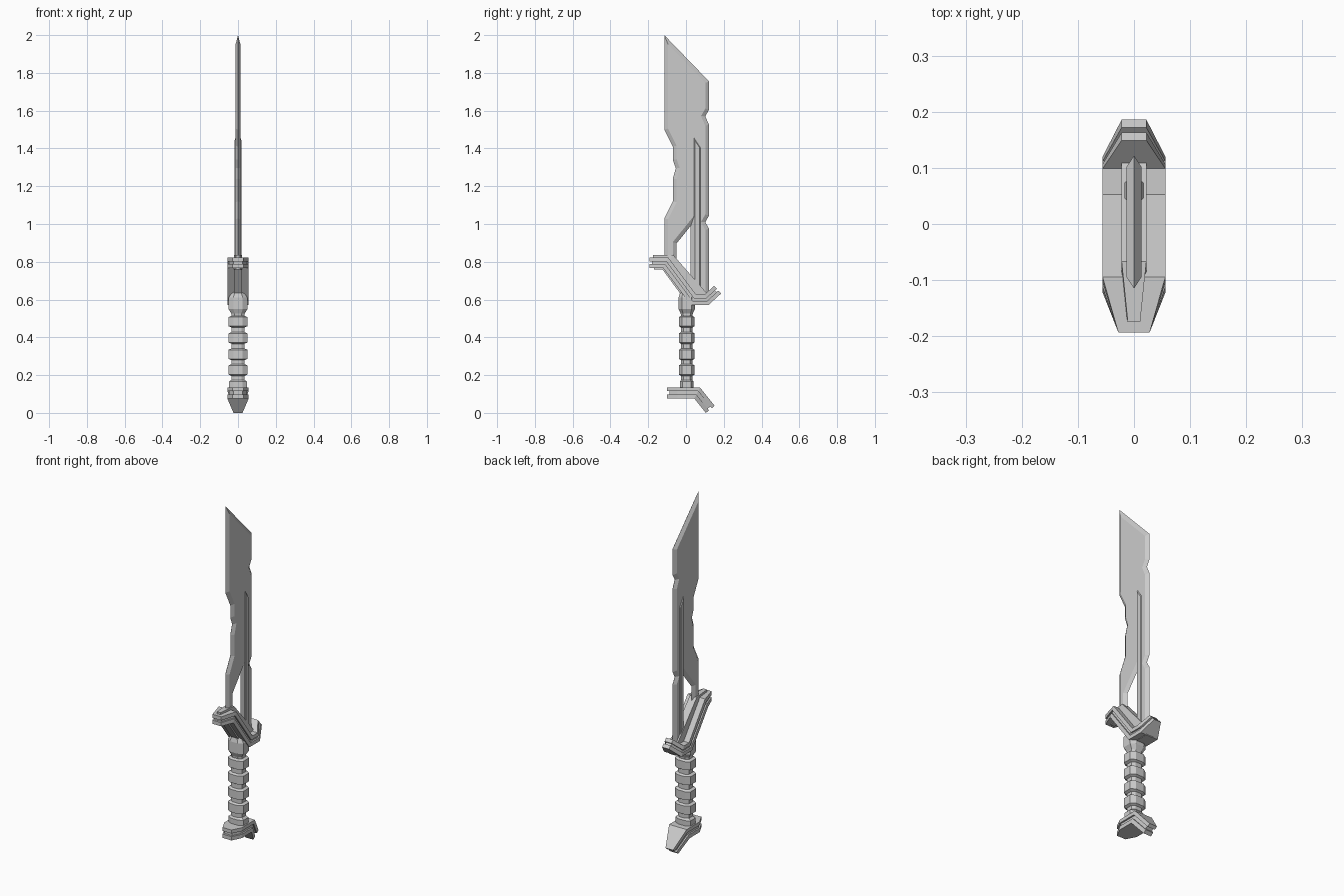
import bpy, bmesh
from mathutils import Vector

if "Cube" in bpy.data.objects:
    bpy.data.objects.remove(bpy.data.objects["Cube"])


def finish(bm, name):
    bmesh.ops.recalc_face_normals(bm, faces=bm.faces)
    me = bpy.data.meshes.new(name)
    bm.to_mesh(me)
    bm.free()
    ob = bpy.data.objects.new(name, me)
    bpy.context.collection.objects.link(ob)
    return ob


def offset(pts, d, closed=False):
    """Shift a (y, z) polyline to its left by d with mitred corners."""
    p = [Vector(q) for q in pts]
    n = len(p)
    out = []
    for i in range(n):
        dirs = []
        if closed or i > 0:
            dirs.append((p[i] - p[i - 1]).normalized())
        if closed or i < n - 1:
            dirs.append((p[(i + 1) % n] - p[i]).normalized())
        norms = [Vector((-e.y, e.x)) for e in dirs]
        m = (norms[0] + norms[-1]).normalized()
        out.append(p[i] + m * (d / m.dot(norms[0])))
    return out


def loft(name, loops):
    """Bridge equal closed loops of 3D points and cap both ends."""
    bm = bmesh.new()
    rings = [[bm.verts.new(c) for c in lp] for lp in loops]
    n = len(rings[0])
    for a, b in zip(rings, rings[1:]):
        for i in range(n):
            j = (i + 1) % n
            bm.faces.new((a[i], a[j], b[j], b[i]))
    bm.faces.new(rings[0])
    bm.faces.new(rings[-1])
    return finish(bm, name)


def strip(name, lower, upper, widths):
    """Bent bar across x: rectangular section at each path point."""
    return loft(name, [[(-w, a[0], a[1]), (w, a[0], a[1]), (w, b[0], b[1]), (-w, b[0], b[1])]
                       for a, b, w in zip(lower, upper, widths)])


def layered(name, path, widths, layers, trim):
    """Two plates with a slimmer, shorter core sandwiched between."""
    for part, lo, hi in layers:
        p, w = [Vector(q) for q in path], list(widths)
        if part == "core":
            p[0] += (p[1] - p[0]).normalized() * trim
            p[-1] += (p[-2] - p[-1]).normalized() * trim
            w = [v * 0.84 for v in w]
        strip(name + "_" + part, offset(p, lo), offset(p, hi), w)


def plate(name, outline, bevel, edge_x, face_x):
    """Flat plate in the yz plane with bevelled rim (outline clockwise)."""
    inner = offset(outline, -bevel, True)
    lps = [[(-face_x, *q) for q in inner], [(-edge_x, *q) for q in outline]]
    if edge_x > 0:
        lps.append([(edge_x, *q) for q in outline])
    lps.append([(face_x, *q) for q in inner])
    return loft(name, lps)


# Blade, with edge nicks and the opening above the guard
plate("blade", [(-0.115, 2.0), (0.122, 1.755), (0.122, 1.605), (0.102, 1.57), (0.122, 1.525),
                (0.122, 1.045), (0.102, 1.01), (0.122, 0.975), (0.122, 0.62), (0.06, 0.62),
                (0.025, 0.68), (0.025, 0.99), (-0.05, 0.897), (-0.05, 0.78), (-0.115, 0.79),
                (-0.115, 1.03), (-0.07, 1.12), (-0.07, 1.24), (-0.054, 1.295), (-0.07, 1.34),
                (-0.07, 1.41), (-0.115, 1.5)], 0.02, 0.0, 0.013)

# Raised rib along the blade
plate("blade_rib", [(0.043, 1.455), (0.076, 1.405), (0.076, 0.65), (0.043, 0.67)],
      0.004, 0.014, 0.018)

# Guard: bent double plate and central spine
layered("guard", [(-0.193, 0.768), (-0.122, 0.768), (0.025, 0.572), (0.12, 0.572), (0.186, 0.632)],
        [0.028, 0.056, 0.056, 0.056, 0.022],
        [("lower_plate", 0, 0.021), ("core", 0.021, 0.034), ("upper_plate", 0.034, 0.055)], 0.012)
strip("guard_spine",
      [(-0.17, 0.76), (-0.125, 0.76), (0.015, 0.57), (0.122, 0.57)],
      [(-0.175, 0.835), (-0.067, 0.835), (0.10, 0.645), (0.13, 0.615)],
      [0.011, 0.022, 0.022, 0.022])

# Grip: eight-sided core with four rings, a foot and a collar
sections = [(0.12, 0.048, 0.037), (0.165, 0.048, 0.037), (0.175, 0.035, 0.03)]
for z in (0.227, 0.31, 0.397, 0.483):
    sections += [(z - 0.031, 0.035, 0.03), (z - 0.024, 0.05, 0.042),
                 (z + 0.024, 0.05, 0.042), (z + 0.031, 0.035, 0.03)]
sections += [(0.525, 0.035, 0.032), (0.55, 0.05, 0.043), (0.61, 0.05, 0.043), (0.64, 0.03, 0.035)]


def octagon(z, hx, hy):
    cx, cy = hx * 0.5, hy * 0.4
    return [(x, y + 0.004, z) for x, y in
            [(hx - cx, -hy), (hx, -hy + cy), (hx, hy - cy), (hx - cx, hy),
             (cx - hx, hy), (-hx, hy - cy), (-hx, -hy + cy), (cx - hx, -hy)]]


loft("grip", [octagon(*s) for s in sections])

# Pommel: bent double plate
layered("pommel", [(-0.1, 0.075), (-0.045, 0.075), (0.045, 0.075), (0.105, 0.0)],
        [0.028, 0.056, 0.056, 0.024],
        [("lower_plate", 0, 0.022), ("core", 0.022, 0.04), ("upper_plate", 0.04, 0.06)], 0.012)
